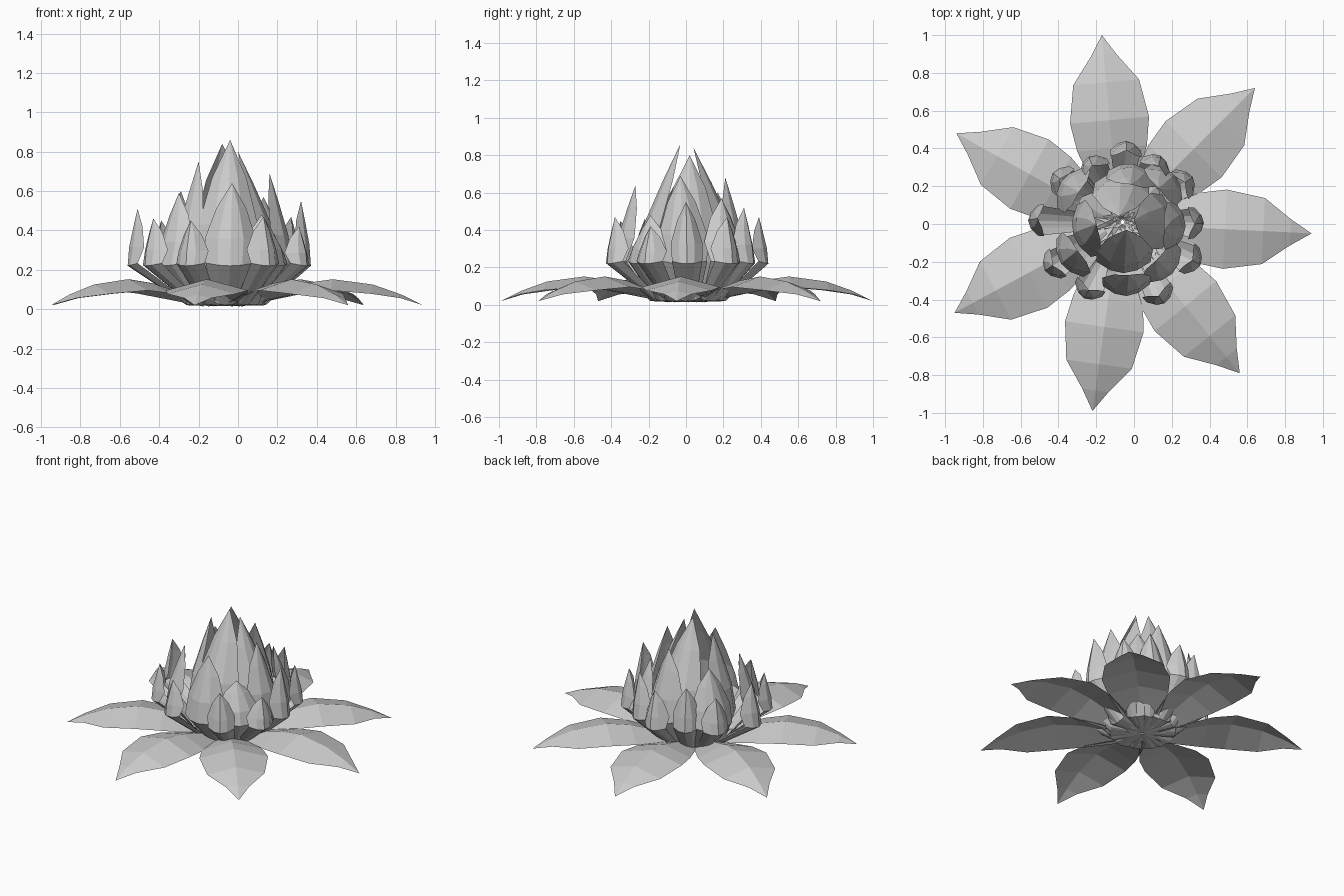
import bpy
import math
from mathutils import Vector

cube = bpy.data.objects.get("Cube")
if cube:
    bpy.data.objects.remove(cube, do_unlink=True)

# One plain grey for the whole flower
grey = bpy.data.materials.new("soft_grey")
grey.use_nodes = True
grey.diffuse_color = (0.6, 0.6, 0.6, 1)
grey.node_tree.nodes["Principled BSDF"].inputs["Base Color"].default_value = (0.6, 0.6, 0.6, 1)

CENTRE = Vector((-0.06, 0.01, 0))


def petal(name, rows, tip, columns):
    """Loft rows of points (each with the same column count) and close them at a tip."""
    verts = [p for row in rows for p in row] + [tip]
    faces = []
    for r in range(len(rows) - 1):
        for c in range(columns - 1):
            a = r * columns + c
            faces.append((a, a + 1, a + columns + 1, a + columns))
    last = (len(rows) - 1) * columns
    faces += [(last + c, last + c + 1, len(verts) - 1) for c in range(columns - 1)]
    mesh = bpy.data.meshes.new(name)
    mesh.from_pydata(verts, [], faces)
    mesh.materials.append(grey)
    obj = bpy.data.objects.new(name, mesh)
    bpy.context.collection.objects.link(obj)


def spread_petal(name, x, y):
    """Low arched petal with a raised midrib, reaching out to a drooping tip."""
    tip = Vector((x, y, 0.02))
    root = Vector((-0.08, 0, 0))
    axis = Vector((x, y, 0)) - root
    side = Vector((-axis.y, axis.x, 0)).normalized()
    # share of length, half width, midrib height
    profile = [(0.08, 0.06, 0.03), (0.25, 0.13, 0.085), (0.4, 0.185, 0.13),
               (0.55, 0.21, 0.152), (0.75, 0.175, 0.125), (0.89, 0.07, 0.075)]
    rows = []
    for t, width, z in profile:
        mid = root + axis * t
        rows.append([mid + side * width * u + Vector((0, 0, z - width * 0.27 * u * u))
                     for u in (1, 0, -1)])
    petal(name, rows, tip, 3)


def cupped_petal(name, angle, tip, belly, width, cup):
    """Upright spoon-shaped petal that bellies out and leans back in to its tip."""
    a = math.radians(angle)
    out = Vector((math.cos(a), math.sin(a), 0))
    side = Vector((-out.y, out.x, 0))
    up = Vector((0, 0, 1))
    tip = Vector(tip)
    reach = (tip - CENTRE).dot(out)
    sway = (tip - CENTRE).dot(side)
    rise = tip.z - 0.22
    # radius, height, width share, how far the cup faces upward
    profile = [(0.01, 0.015, 0.3, 1), (0.2, 0.02, 0.55, 0.9),
               (belly, 0.22, 0.95, 0.3),
               (belly * 0.85 + reach * 0.15, 0.22 + rise * 0.33, 1, 0),
               (belly * 0.4 + reach * 0.6, 0.22 + rise * 0.7, 0.58, 0)]
    rows = []
    for radius, z, share, lift in profile:
        mid = CENTRE + out * radius + up * z + side * sway * z / tip.z
        inward = up * lift * 0.6 - out * (1 - lift)
        rows.append([mid + (side * u + inward * cup * u * u) * width * share
                     for u in (-1, -0.5, 0, 0.5, 1)])
    petal(name, rows, tip, 5)


# Seven spread petals around the base
spread_tips = [(-0.17, 1.0), (0.64, 0.72), (0.94, -0.05), (0.56, -0.79),
               (-0.22, -0.99), (-0.95, -0.47), (-0.94, 0.48)]
for i, (x, y) in enumerate(spread_tips):
    spread_petal(f"spread_petal_{i + 1}", x, y)

# Upright rings: angle and tip position of each petal
core = [(-90, (-0.04, -0.03, 0.86)), (90, (-0.08, 0.04, 0.84)),
        (195, (-0.2, 0.0, 0.75)), (0, (0.0, 0.02, 0.8))]
middle = [(-88, (-0.03, -0.27, 0.64)), (-2, (0.16, -0.03, 0.69)),
          (80, (-0.02, 0.21, 0.68)), (215, (-0.3, -0.14, 0.59)),
          (148, (-0.29, 0.17, 0.6)), (42, (0.13, 0.19, 0.57)),
          (-45, (0.12, -0.19, 0.48))]
outer = [(0, (0.32, 0.0, 0.55)), (33, (0.27, 0.22, 0.47)), (62, (0.13, 0.31, 0.52)),
         (88, (-0.04, 0.39, 0.47)), (117, (-0.22, 0.31, 0.5)), (145, (-0.39, 0.24, 0.45)),
         (180, (-0.51, 0.03, 0.51)), (212, (-0.43, -0.22, 0.46)),
         (243, (-0.24, -0.35, 0.45)), (-62, (0.13, -0.38, 0.47)),
         (-30, (0.31, -0.19, 0.42))]

# ring name, petals, belly beyond the tip, half width, cup depth
rings = [("core_petal", core, 0.0, 0.15, 0.6),
         ("middle_petal", middle, 0.11, 0.13, 0.65),
         ("outer_petal", outer, 0.05, 0.085, 0.9)]
for label, petals, extra, width, cup in rings:
    for i, (angle, tip) in enumerate(petals):
        flat = Vector((tip[0], tip[1], 0)) - CENTRE
        belly = max(0.27, flat.length + extra)
        cupped_petal(f"{label}_{i + 1}", angle, tip, belly, width, cup)
